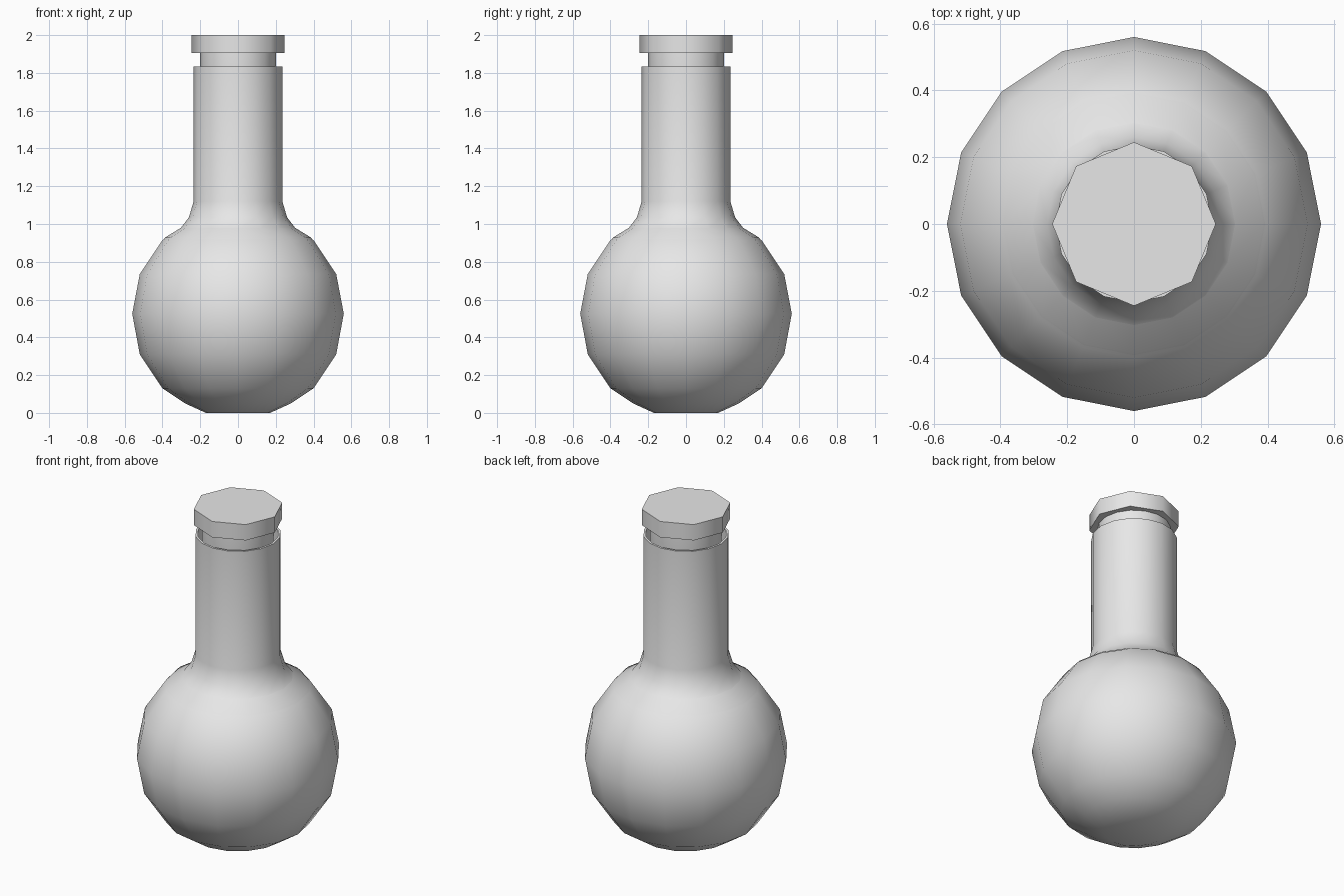
import bpy
import bmesh
from math import cos, sin, tau, radians

cube = bpy.data.objects.get("Cube")
if cube:
    bpy.data.objects.remove(cube, do_unlink=True)

glass = bpy.data.materials.new("pale grey")
glass.use_nodes = True
colour = (0.8, 0.8, 0.8, 1)
glass.diffuse_color = colour
glass.node_tree.nodes["Principled BSDF"].inputs["Base Color"].default_value = colour


def lathe(name, profile, sides):
    """Turn a (radius, height) profile around z and close both ends."""
    bm = bmesh.new()
    rings = [[bm.verts.new((r * cos(tau * i / sides), r * sin(tau * i / sides), z))
              for i in range(sides)] for r, z in profile]
    for a, b in zip(rings, rings[1:]):
        for i in range(sides):
            j = (i + 1) % sides
            bm.faces.new((a[i], a[j], b[j], b[i]))
    bm.faces.new(rings[0][::-1])
    bm.faces.new(rings[-1])
    bmesh.ops.recalc_face_normals(bm, faces=bm.faces[:])
    mesh = bpy.data.meshes.new(name)
    bm.to_mesh(mesh)
    bm.free()
    mesh.materials.append(glass)
    obj = bpy.data.objects.new(name, mesh)
    bpy.context.collection.objects.link(obj)
    bpy.ops.object.select_all(action='DESELECT')
    obj.select_set(True)
    bpy.context.view_layer.objects.active = obj
    bpy.ops.object.shade_smooth_by_angle(angle=radians(50))
    return obj


# Round flask with a straight neck: outer wall, then back down the inner wall
outer = [(0.17, 0), (0.28, 0.05), (0.4, 0.13), (0.52, 0.31), (0.56, 0.525),
         (0.52, 0.735), (0.4, 0.915), (0.31, 0.97), (0.26, 1.035),
         (0.235, 1.12), (0.235, 1.835)]
wall = 0.013
inner = [(r - wall, z + wall) for r, z in outer[:-1]]
inner.append((outer[-1][0] - wall, outer[-1][1]))
lathe("flask", outer + inner[::-1], 16)

# Stopper: tapered plug in the neck and an eight-sided cap
lathe("stopper_plug", [(0.185, 1.58), (0.2, 1.84), (0.2, 1.91)], 16)
lathe("stopper_cap", [(0.245, 1.905), (0.245, 2.0)], 8)
